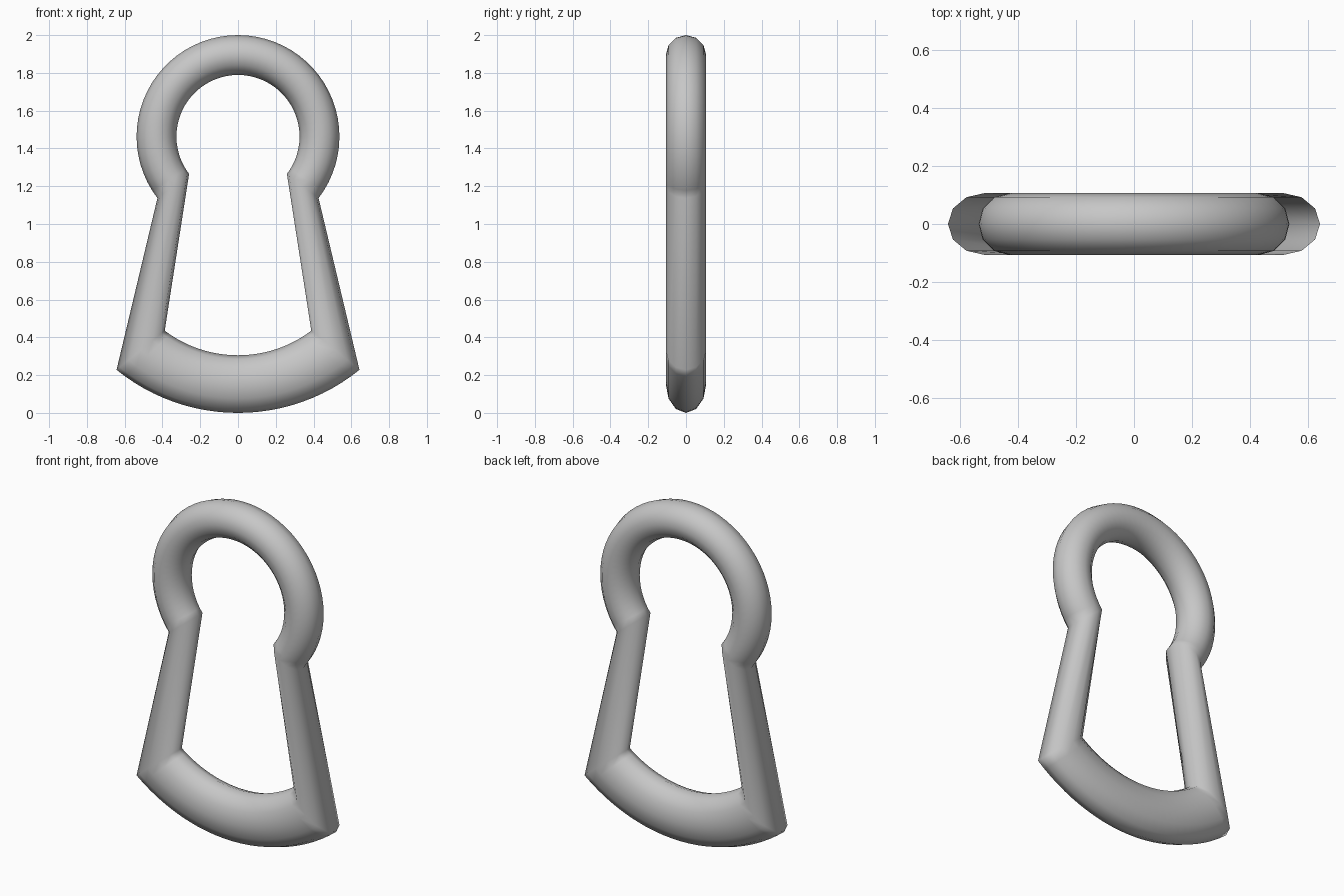
import bpy, bmesh
from math import sin, cos, asin, pi, radians

cube = bpy.data.objects.get("Cube")
if cube:
    bpy.data.objects.remove(cube, do_unlink=True)

SIDES = 12          # sides of the tube section
DEPTH = 0.107       # half thickness in y
RING_Z = 1.463      # centre of the round head
RING_STEPS, BASE_STEPS = 48, 24


def ring_arc(radius, steps):
    """Open circle of the head, from lower right over the top to lower left."""
    a0, a1 = radians(-37.4), radians(217.4)
    angles = [a0 + (a1 - a0) * i / steps for i in range(steps + 1)]
    return [(radius * cos(a), RING_Z + radius * sin(a)) for a in angles]


def base_arc(half, z_end, z_low, steps):
    """Sagging arc of the base, from left to right."""
    sag = z_end - z_low
    radius = (half * half + sag * sag) / (2 * sag)
    spread = asin(half / radius)
    angles = [spread * (2 * i / steps - 1) for i in range(steps + 1)]
    return [(radius * sin(a), z_low + radius * (1 - cos(a))) for a in angles]


# Matching inner and outer outlines; the gaps between the arcs are the straight legs
inner = ring_arc(0.326, RING_STEPS) + base_arc(0.388, 0.435, 0.305, BASE_STEPS)
outer = ring_arc(0.537, RING_STEPS) + base_arc(0.643, 0.228, 0.0, BASE_STEPS)

# Elliptical section spanning each pair of outline points
bm = bmesh.new()
loops = []
for (xi, zi), (xo, zo) in zip(inner, outer):
    loop = []
    for k in range(SIDES):
        a = 2 * pi * k / SIDES
        t = (1 + cos(a)) / 2
        loop.append(bm.verts.new((xi + (xo - xi) * t, DEPTH * sin(a), zi + (zo - zi) * t)))
    loops.append(loop)

# Skin the closed sweep
for i, loop in enumerate(loops):
    following = loops[(i + 1) % len(loops)]
    for k in range(SIDES):
        n = (k + 1) % SIDES
        bm.faces.new((loop[k], loop[n], following[n], following[k]))
bmesh.ops.recalc_face_normals(bm, faces=bm.faces)
for face in bm.faces:
    face.smooth = True

mesh = bpy.data.meshes.new("keyhole_frame")
bm.to_mesh(mesh)
bm.free()
frame = bpy.data.objects.new("keyhole_frame", mesh)
bpy.context.collection.objects.link(frame)

# Plain grey material
grey = bpy.data.materials.new("plain_grey")
grey.use_nodes = True
colour = (0.57, 0.57, 0.57, 1)
grey.diffuse_color = colour
grey.node_tree.nodes["Principled BSDF"].inputs["Base Color"].default_value = colour
mesh.materials.append(grey)
